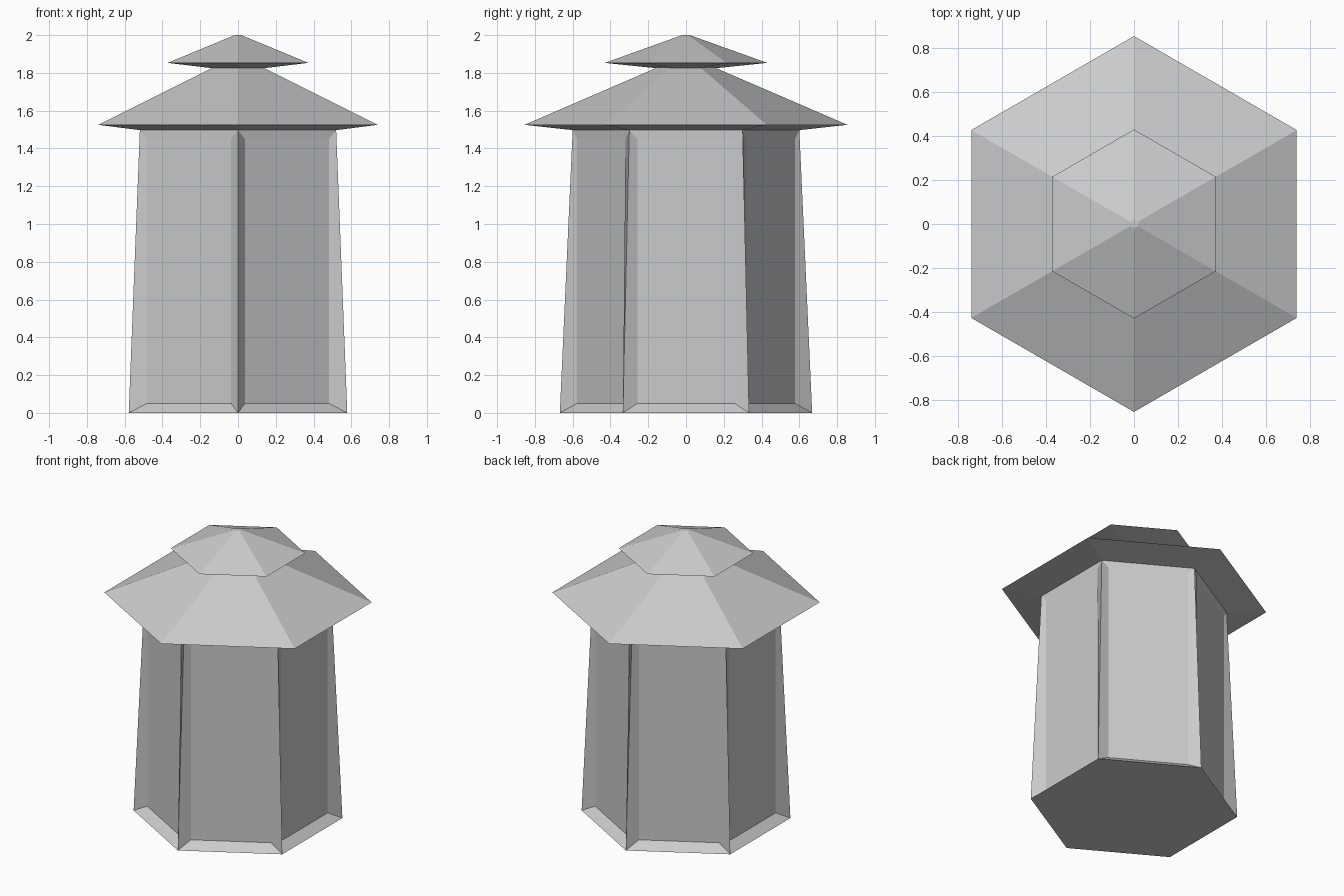
import bpy, bmesh
from math import cos, sin, pi
from mathutils import Vector

cube = bpy.data.objects.get("Cube")
if cube:
    bpy.data.objects.remove(cube, do_unlink=True)

SIDES = 6
STEP = 2 * pi / SIDES

# One plain material
grey = bpy.data.materials.new("light_grey")
grey.use_nodes = True
COLOUR = (0.6, 0.6, 0.6, 1)
grey.diffuse_color = COLOUR
grey.node_tree.nodes["Principled BSDF"].inputs["Base Color"].default_value = COLOUR


def ring(bm, radius, z):
    """Hexagon of vertices with corners on the y axis."""
    return [bm.verts.new((radius * cos(pi / 2 + i * STEP),
                          radius * sin(pi / 2 + i * STEP), z)) for i in range(SIDES)]


def finish(bm, name):
    bmesh.ops.recalc_face_normals(bm, faces=bm.faces)
    mesh = bpy.data.meshes.new(name)
    bm.to_mesh(mesh)
    bm.free()
    mesh.materials.append(grey)
    obj = bpy.data.objects.new(name, mesh)
    bpy.context.collection.objects.link(obj)
    return obj


def hex_solid(name, profile):
    """Closed six-sided solid from (radius, height) pairs."""
    bm = bmesh.new()
    rings = [ring(bm, r, z) for r, z in profile]
    for low, high in zip(rings, rings[1:]):
        for i in range(SIDES):
            j = (i + 1) % SIDES
            bm.faces.new((low[i], low[j], high[j], high[i]))
    bm.faces.new(rings[0])
    bm.faces.new(rings[-1])
    return finish(bm, name)


def tower_body(top):
    """Tapered hexagon whose sides frame upright recessed panels."""
    apothem, half_width, z_low, z_high = 0.518, 0.257, 0.05, 1.45
    bm = bmesh.new()
    low, high = ring(bm, 0.668, 0), ring(bm, 0.6, top)
    bm.faces.new(low)
    bm.faces.new(high)
    for i in range(SIDES):
        j = (i + 1) % SIDES
        angle = pi / 2 + (i + 0.5) * STEP
        out = Vector((cos(angle), sin(angle), 0)) * apothem
        along = Vector((-sin(angle), cos(angle), 0)) * half_width
        panel = [bm.verts.new(out + along * s + Vector((0, 0, z)))
                 for s, z in ((-1, z_low), (1, z_low), (1, z_high), (-1, z_high))]
        frame = [low[i], low[j], high[j], high[i]]
        bm.faces.new(panel)
        # Sill, two corner posts and lintel
        for k in range(4):
            n = (k + 1) % 4
            bm.faces.new((frame[k], frame[n], panel[n], panel[k]))
    return finish(bm, "tower_body")


tower_body(1.497)
hex_solid("lower_roof", [(0.6, 1.497), (0.855, 1.525), (0.16, 1.825)])
hex_solid("upper_roof", [(0.16, 1.825), (0.43, 1.853), (0.02, 2.0)])
